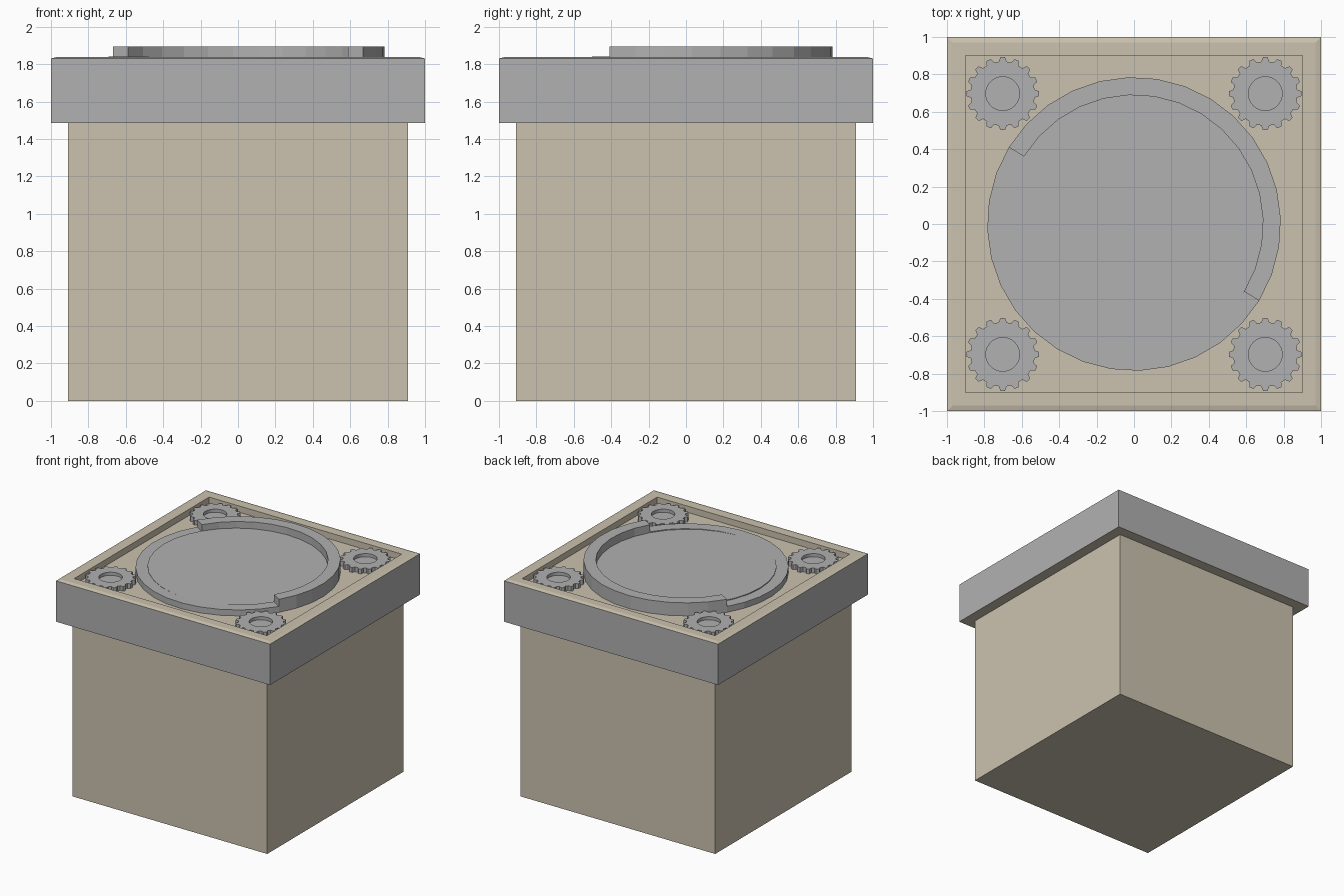
import bpy, bmesh, math
from mathutils import Matrix

if "Cube" in bpy.data.objects:
    bpy.data.objects.remove(bpy.data.objects["Cube"])


def material(name, rgb):
    m = bpy.data.materials.new(name)
    m.diffuse_color = (*rgb, 1)
    m.use_nodes = True
    m.node_tree.nodes["Principled BSDF"].inputs["Base Color"].default_value = m.diffuse_color
    return m


BEIGE = material("beige stone", (0.60, 0.545, 0.43))
GREY = material("grey metal", (0.44, 0.44, 0.44))
FLOOR = 1.785


def finish(bm, name, mats):
    bmesh.ops.recalc_face_normals(bm, faces=bm.faces)
    me = bpy.data.meshes.new(name)
    bm.to_mesh(me)
    bm.free()
    for m in mats:
        me.materials.append(m)
    ob = bpy.data.objects.new(name, me)
    bpy.context.collection.objects.link(ob)
    return ob


def circle(r, n, off=0.0):
    return [(r * math.cos(off + 2 * math.pi * i / n),
             r * math.sin(off + 2 * math.pi * i / n)) for i in range(n)]


def square(h):
    return [(-h, -h), (h, -h), (h, h), (-h, h)]


def loft(layers):
    """Skin a stack of (outline, z) layers and cap both ends."""
    bm = bmesh.new()
    rows = [[bm.verts.new((x, y, z)) for x, y in pts] for pts, z in layers]
    n = len(rows[0])
    for a, b in zip(rows, rows[1:]):
        for i in range(n):
            j = (i + 1) % n
            bm.faces.new((a[i], a[j], b[j], b[i]))
    bm.faces.new(rows[0][::-1])
    bm.faces.new(rows[-1])
    return bm


def ring_sector(name, r0, r1, z0, z1, a0, a1, n):
    """Part of a flat ring with a rectangular cross-section."""
    bm = bmesh.new()
    rows = []
    for i in range(n + 1):
        a = math.radians(a0 + (a1 - a0) * i / n)
        rows.append([bm.verts.new((r * math.cos(a), r * math.sin(a), z))
                     for r, z in ((r0, z0), (r1, z0), (r1, z1), (r0, z1))])
    for a, b in zip(rows, rows[1:]):
        for k in range(4):
            m = (k + 1) % 4
            bm.faces.new((a[k], a[m], b[m], b[k]))
    bm.faces.new(rows[0])
    bm.faces.new(rows[-1])
    return finish(bm, name, [GREY])


# Lower box
finish(loft([(square(0.91), 0), (square(0.91), 1.485)]), "base_box", [BEIGE])

# Cap with grey sides, chamfered rim and recessed top
bm = loft([(square(1), 1.485), (square(1), 1.83), (square(0.97), 1.838),
           (square(0.9), 1.838), (square(0.9), FLOOR)])
for f in bm.faces:
    c = f.calc_center_median()
    if max(abs(c.x), abs(c.y)) > 0.99:
        f.material_index = 1
finish(bm, "cap", [BEIGE, GREY])

# Stepped ring: one raised half, one low half
ring_sector("ring_high", 0.69, 0.785, FLOOR, 1.895, -31.5, 148.5, 16)
ring_sector("ring_low", 0.69, 0.785, FLOOR, 1.835, 148.5, 328.5, 16)

# Slightly tilted disc inside the ring
bm = loft([(circle(0.693, 32), FLOOR), (circle(0.693, 32), 1.834)])
for v in bm.verts:
    if v.co.z > 1.8:
        v.co.z -= 0.012 * v.co.x
finish(bm, "disc", [GREY])

# Corner gears with a sunken hub
TEETH = 16
outline = []
for i in range(TEETH):
    for frac, r in ((-0.32, 0.172), (-0.16, 0.195), (0.16, 0.195), (0.32, 0.172)):
        a = math.pi / 2 + (i + frac) * 2 * math.pi / TEETH
        outline.append((r * math.cos(a), r * math.sin(a)))
hub = circle(0.09, TEETH * 4, math.pi / 2 - 0.32 * 2 * math.pi / TEETH)
for sx in (-1, 1):
    for sy in (-1, 1):
        bm = loft([(outline, FLOOR), (outline, 1.825), (hub, 1.825), (hub, 1.798)])
        bm.transform(Matrix.Translation((0.702 * sx, 0.697 * sy, 0)))
        finish(bm, "gear_%s_%s" % ("right" if sx > 0 else "left",
                                   "back" if sy > 0 else "front"), [GREY])
